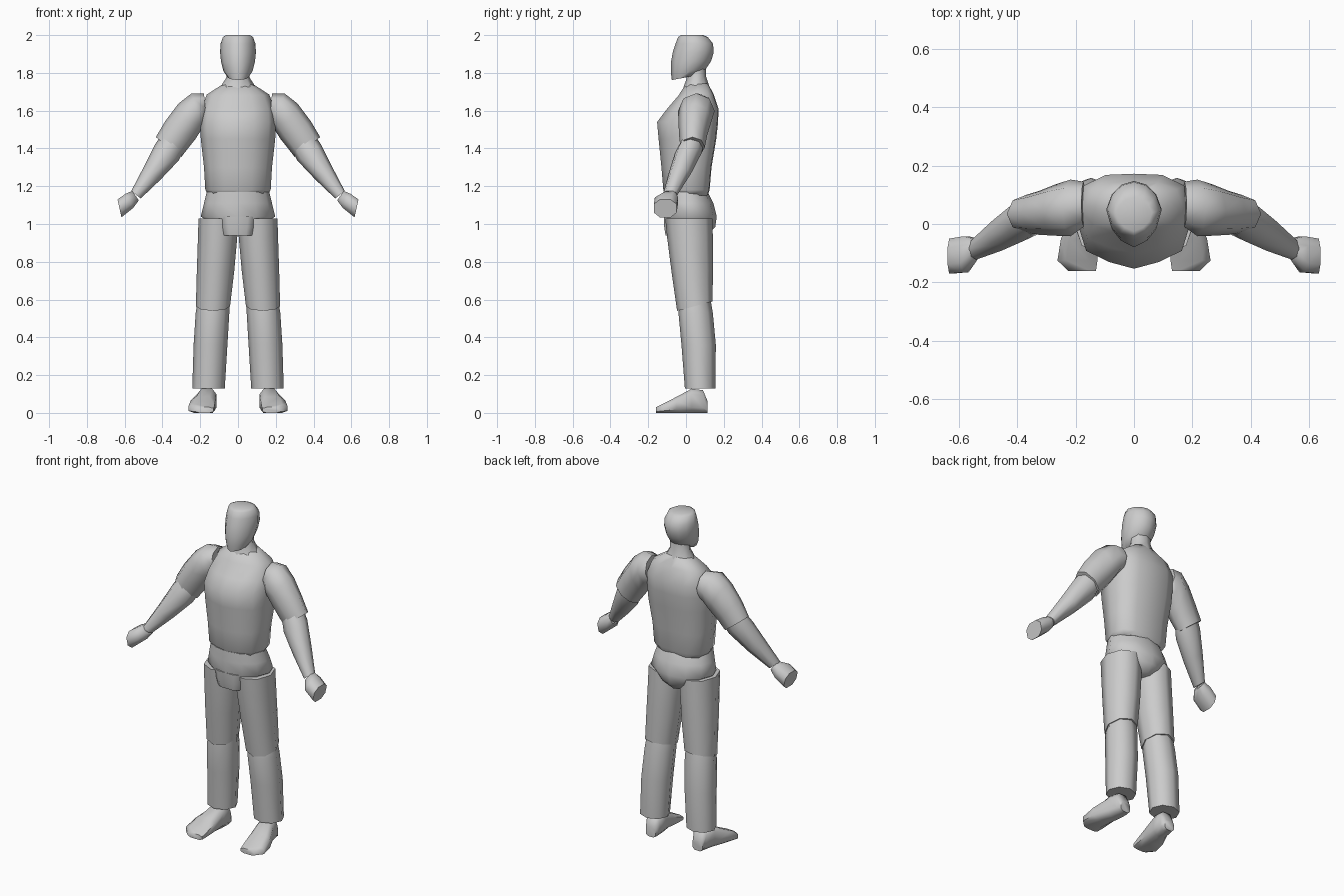
import bpy, bmesh, math
from mathutils import Vector


def superellipse(n, power, shift=0.5):
    """Unit ring; small power gives a boxy outline, 1 gives a circle."""
    ring = []
    for i in range(n):
        a = 2 * math.pi * (i + shift) / n
        c, s = math.cos(a), math.sin(a)
        ring.append((math.copysign(abs(c) ** power, c), math.copysign(abs(s) ** power, s)))
    mx = max(abs(p[0]) for p in ring)
    my = max(abs(p[1]) for p in ring)
    return [(p[0] / mx, p[1] / my) for p in ring]


def mirrored(half):
    """Complete a right-hand half outline that starts and ends on the axis."""
    return half + [(-x, y) for x, y in reversed(half[1:-1])]


ROUND = superellipse(8, 1.0, 0)
BOXY = superellipse(8, 0.65)
CHEST = mirrored([(0, -1), (0.42, -0.86), (0.82, -0.62), (1, 0.1), (0.88, 0.7), (0.5, 0.97), (0, 1)])
SKULL = mirrored([(0, -1), (0.5, -0.78), (0.83, -0.43), (1, 0.1), (0.8, 0.58), (0.45, 0.89), (0, 1)])


def loft(name, sections, ring, mirror=False, angle=62):
    """Skin a ring through sections of (centre, u half axis, v half axis)."""
    bm = bmesh.new()
    rows = []
    for c, u, v in sections:
        c, u, v = Vector(c), Vector(u), Vector(v)
        rows.append([bm.verts.new(c + u * a + v * b) for a, b in ring])
    n = len(ring)
    for r, s in zip(rows, rows[1:]):
        for i in range(n):
            j = (i + 1) % n
            bm.faces.new((r[i], r[j], s[j], s[i]))
    bm.faces.new(rows[0])
    bm.faces.new(rows[-1])
    bmesh.ops.recalc_face_normals(bm, faces=bm.faces)
    mesh = bpy.data.meshes.new(name)
    bm.to_mesh(mesh)
    bm.free()
    obj = bpy.data.objects.new(name, mesh)
    bpy.context.collection.objects.link(obj)
    if mirror:
        obj.modifiers.new("Mirror", 'MIRROR')
    bpy.ops.object.select_all(action='DESELECT')
    obj.select_set(True)
    bpy.context.view_layer.objects.active = obj
    bpy.ops.object.shade_smooth_by_angle(angle=math.radians(angle))
    return obj


def level(x0, x1, y0, y1, z, tilt=0.0):
    """Horizontal section; tilt raises the back and lowers the front."""
    return (((x0 + x1) / 2, (y0 + y1) / 2, z), ((x1 - x0) / 2, 0, 0), (0, (y1 - y0) / 2, tilt))


def mid(hx, y0, y1, z, tilt=0.0):
    return level(-hx, hx, y0, y1, z, tilt)


def limb(tx, tz, bx, bz, y0, y1):
    """Arm section between an upper and a lower outline point."""
    return (((tx + bx) / 2, (y0 + y1) / 2, (tz + bz) / 2),
            ((tx - bx) / 2, 0, (tz - bz) / 2), (0, (y1 - y0) / 2, 0))


def sole(x0, x1, y, h):
    return (((x0 + x1) / 2, y, h / 2), ((x1 - x0) / 2, 0, 0), (0, 0, h / 2))


# Head and neck
loft("head", [
    mid(0.055, -0.075, 0.06, 1.775, 0.013),
    mid(0.078, -0.08, 0.105, 1.81, 0.01),
    mid(0.09, -0.08, 0.134, 1.86, 0.005),
    mid(0.095, -0.07, 0.147, 1.91),
    mid(0.092, -0.055, 0.143, 1.955),
    mid(0.08, -0.042, 0.115, 1.99),
    mid(0.062, -0.025, 0.09, 2.0)], SKULL)
loft("neck", [
    mid(0.1, -0.02, 0.125, 1.715, 0.01),
    mid(0.062, 0.003, 0.107, 1.775, 0.005),
    mid(0.06, 0.0, 0.105, 1.83, 0.01)], ROUND)

# Torso with keeled chest
loft("torso", [
    mid(0.155, -0.105, 0.115, 1.152),
    mid(0.173, -0.12, 0.125, 1.18),
    mid(0.18, -0.13, 0.135, 1.3),
    mid(0.197, -0.145, 0.16, 1.45),
    mid(0.2, -0.153, 0.17, 1.54),
    mid(0.195, -0.1, 0.172, 1.61),
    mid(0.165, -0.04, 0.145, 1.685, 0.005),
    mid(0.08, -0.005, 0.115, 1.74, 0.005)], CHEST)

# Pelvis
loft("pelvis", [
    mid(0.165, -0.115, 0.115, 1.17),
    mid(0.18, -0.118, 0.145, 1.11),
    mid(0.197, -0.118, 0.163, 1.04),
    mid(0.12, -0.11, 0.155, 0.985),
    mid(0.06, -0.1, 0.12, 0.945)], superellipse(12, 1.0, 0))
loft("crotch_panel", [
    mid(0.095, -0.118, 0.0, 1.04),
    mid(0.085, -0.115, 0.0, 0.98),
    mid(0.075, -0.108, 0.0, 0.94)], BOXY)

# Legs
loft("thigh", [
    level(0.002, 0.209, -0.11, 0.14, 1.03),
    level(0.004, 0.212, -0.1, 0.142, 0.93),
    level(0.02, 0.218, -0.077, 0.143, 0.75),
    level(0.042, 0.223, -0.047, 0.14, 0.565, 0.025)], ROUND, mirror=True)
loft("shin", [
    level(0.046, 0.216, -0.035, 0.13, 0.58, 0.02),
    level(0.046, 0.224, -0.04, 0.142, 0.53),
    level(0.056, 0.235, -0.024, 0.158, 0.36),
    level(0.07, 0.242, -0.006, 0.155, 0.13)], ROUND, mirror=True)
loft("foot", [
    sole(0.125, 0.19, 0.115, 0.06),
    sole(0.115, 0.2, 0.09, 0.12),
    sole(0.115, 0.215, 0.03, 0.128),
    sole(0.12, 0.25, -0.05, 0.085),
    sole(0.125, 0.262, -0.125, 0.047),
    sole(0.13, 0.225, -0.16, 0.03)], BOXY, mirror=True)

# Arms
loft("upper_arm", [
    limb(0.18, 1.69, 0.165, 1.53, -0.01, 0.145),
    limb(0.245, 1.692, 0.19, 1.505, -0.042, 0.152),
    limb(0.315, 1.638, 0.225, 1.45, -0.04, 0.135),
    limb(0.385, 1.545, 0.265, 1.4, -0.037, 0.113),
    limb(0.435, 1.46, 0.3, 1.355, -0.03, 0.1)], ROUND, mirror=True)
loft("forearm", [
    limb(0.40, 1.48, 0.29, 1.38, -0.03, 0.094),
    limb(0.44, 1.42, 0.315, 1.335, -0.058, 0.084),
    limb(0.5, 1.3, 0.41, 1.235, -0.092, 0.027),
    limb(0.565, 1.175, 0.515, 1.135, -0.122, -0.045)], ROUND, mirror=True)
loft("hand", [
    limb(0.56, 1.175, 0.525, 1.125, -0.12, -0.05),
    limb(0.595, 1.16, 0.555, 1.085, -0.165, -0.042),
    limb(0.638, 1.13, 0.617, 1.035, -0.17, -0.05)], superellipse(8, 0.85), mirror=True)
